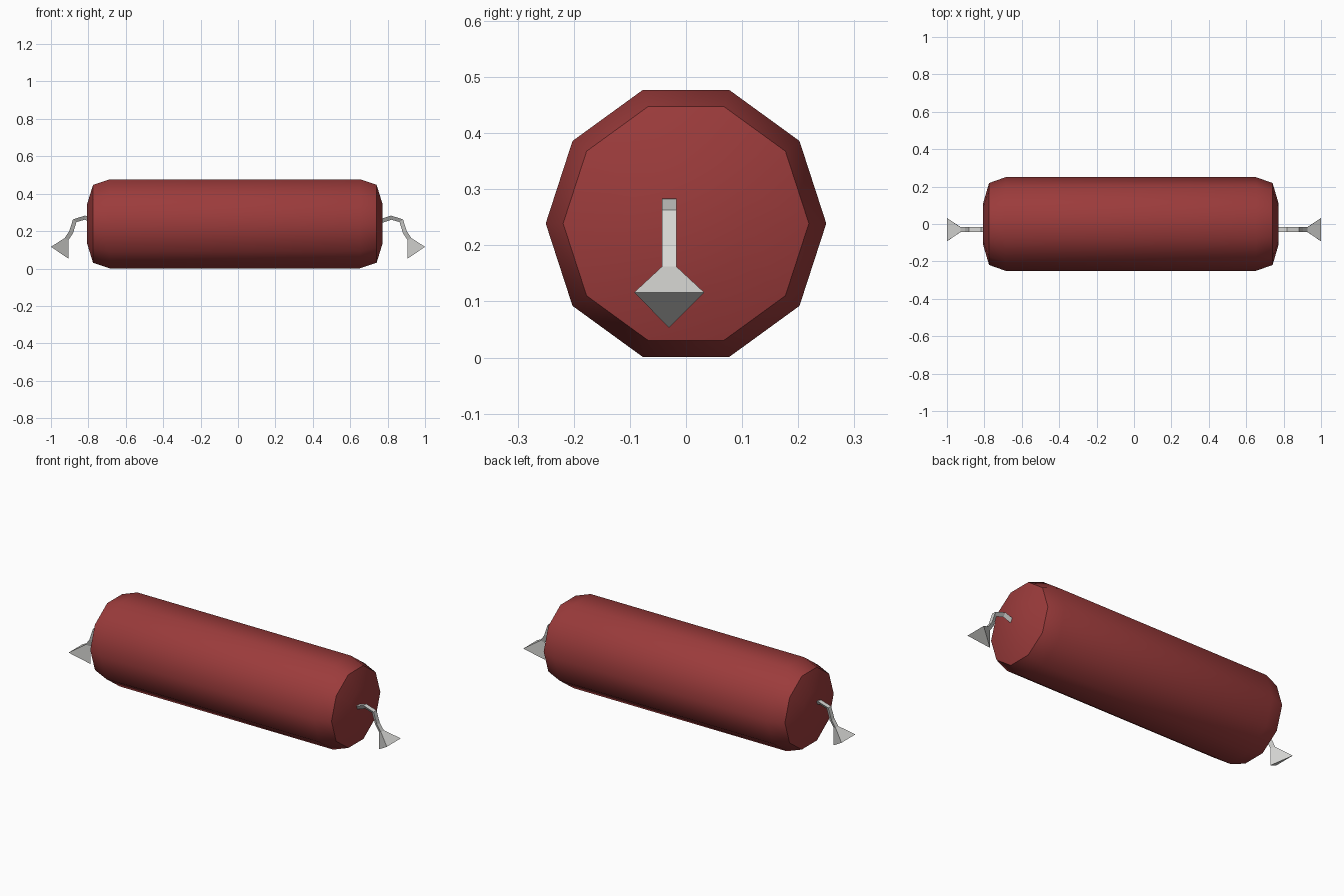
import bpy, bmesh, math

if "Cube" in bpy.data.objects:
    bpy.data.objects.remove(bpy.data.objects["Cube"])

def material(name, rgb):
    m = bpy.data.materials.new(name)
    m.diffuse_color = (*rgb, 1)
    m.use_nodes = True
    m.node_tree.nodes["Principled BSDF"].inputs["Base Color"].default_value = m.diffuse_color
    return m

red = material("dark red", (0.33, 0.044, 0.044))
grey = material("light grey", (0.68, 0.68, 0.66))

def loft(name, rings, mat):
    """Skin a closed solid over a list of equal-sized rings."""
    bm = bmesh.new()
    loops = [[bm.verts.new(p) for p in ring] for ring in rings]
    n = len(loops[0])
    for a, b in zip(loops, loops[1:]):
        for i in range(n):
            j = (i + 1) % n
            bm.faces.new((a[i], a[j], b[j], b[i]))
    bm.faces.new(loops[0])
    bm.faces.new(loops[-1])
    bmesh.ops.recalc_face_normals(bm, faces=bm.faces)
    me = bpy.data.meshes.new(name)
    bm.to_mesh(me)
    bm.free()
    me.materials.append(mat)
    ob = bpy.data.objects.new(name, me)
    bpy.context.collection.objects.link(ob)
    return ob

# Ten-sided stick body with shallow domed ends
CX, CZ = -0.017, 0.239
half = [(0.790, 0.11), (0.758, 0.219), (0.67, 0.25)]
profile = [(-x, r) for x, r in half] + [(x, r) for x, r in reversed(half)]
body = loft("body", [[(CX + x, r * math.cos(k * math.pi / 5), CZ + r * math.sin(k * math.pi / 5))
                      for k in range(10)] for x, r in profile], red)
bpy.context.view_layer.objects.active = body
body.select_set(True)
bpy.ops.object.shade_smooth_by_angle(angle=math.radians(40))

# Bent three-sided wires, each ending in a flared tip
# (outer x, outer z, inner x, inner z, half width)
stations = [(0.755, 0.262, 0.76, 0.240, 0.013),
            (0.818, 0.283, 0.820, 0.261, 0.013),
            (0.882, 0.263, 0.864, 0.248, 0.013),
            (0.903, 0.198, 0.882, 0.189, 0.013),
            (0.928, 0.162, 0.907, 0.152, 0.013),
            (1.000, 0.116, 0.907, 0.053, 0.0625)]
WY = -0.03
for side, s in (("left", -1), ("right", 1)):
    loft(side + "_wire", [[(s * ox, WY - w, oz), (s * ox, WY + w, oz), (s * ix, WY, iz)]
                          for ox, oz, ix, iz, w in stations], grey)
